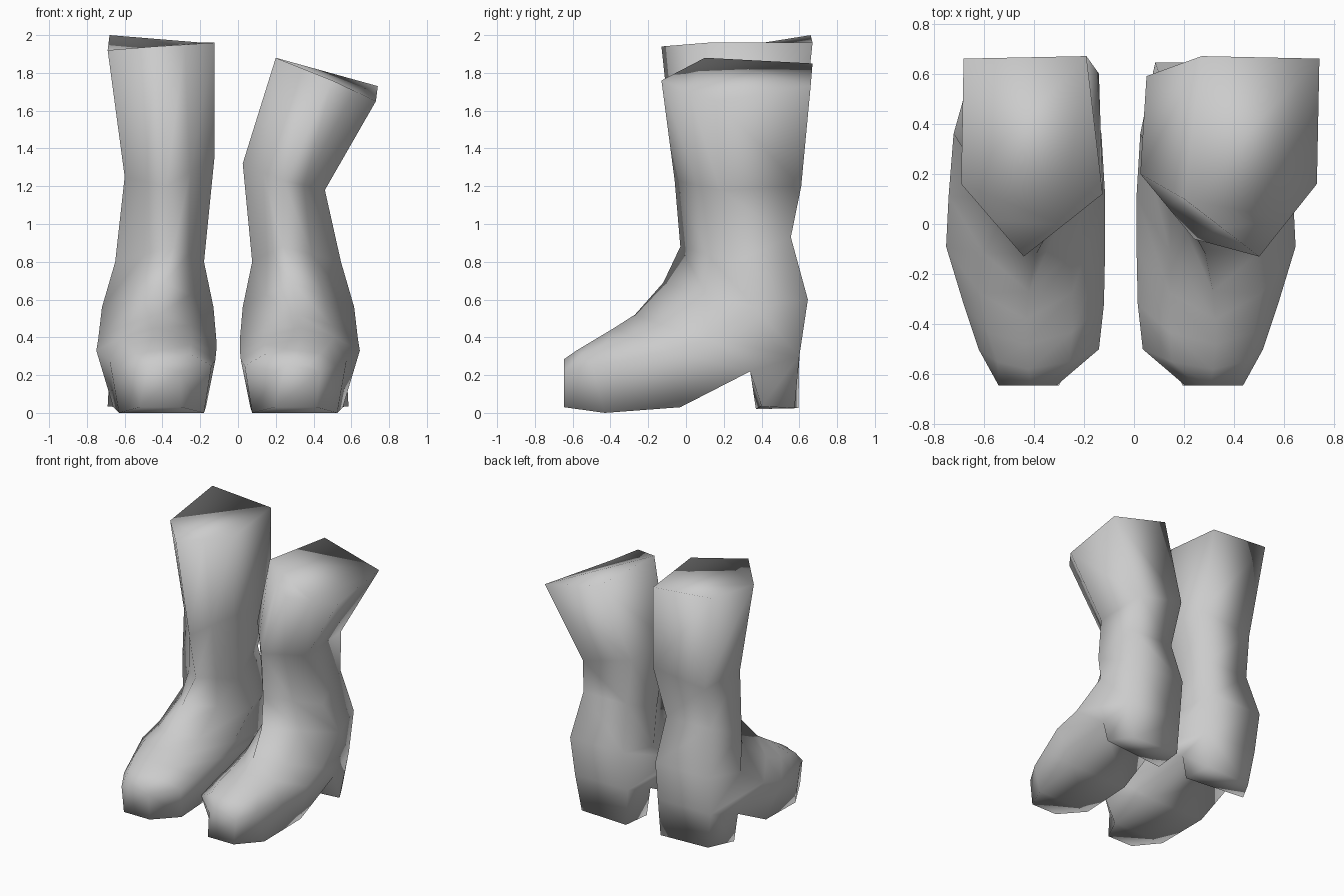
import bpy
import bmesh
from mathutils import Vector

cube = bpy.data.objects.get("Cube")
if cube:
    bpy.data.objects.remove(cube, do_unlink=True)

# One plain leather colour
leather = bpy.data.materials.new("grey_leather")
leather.use_nodes = True
grey = (0.6, 0.6, 0.6, 1)
leather.diffuse_color = grey
leather.node_tree.nodes["Principled BSDF"].inputs["Base Color"].default_value = grey

# Foot rings from ankle to toe: front ridge point,
# side (outer x, inner x, y, z), sole or back (outer x, inner x, y, z), roundness
FOOT = [
    ((-.34, -.03, .88), (-.65, -.18, .25, .80), (-.59, -.22, .555, .93), 0),
    ((-.39, -.12, .69), (-.72, -.13, .36, .56), (-.64, -.19, .645, .60), .05),
    ((-.42, -.27, .52), (-.74, -.115, .11, .39), (-.63, -.18, .60, .30), .12),
    ((-.43, -.38, .45), (-.75, -.115, -.09, .33), (-.68, -.17, .34, .22), .16),
    ((-.43, -.48, .39), (-.68, -.12, -.32, .28), (-.66, -.17, -.03, .03), .20),
    ((-.42, -.58, .33), (-.62, -.14, -.50, .25), (-.63, -.18, -.43, 0), .20),
    ((-.41, -.645, .285), (-.54, -.31, -.645, .22), (-.52, -.30, -.645, .03), .03),
]

# Heel corners on the ground, keyed by (is back, is outer)
HEEL = {
    (True, True): (-.59, .575, .025),
    (True, False): (-.20, .595, .025),
    (False, True): (-.69, .40, .035),
    (False, False): (-.18, .37, .02),
}

# Shaft rings, top then calf: front, outer side, outer back, inner back, inner side
RIGHT_SHAFT = [
    [(-.44, -.13, 1.94), (-.69, .16, 1.92), (-.68, .66, 2), (-.19, .67, 1.96), (-.125, .12, 1.96)],
    [(-.38, -.05, 1.2), (-.60, .20, 1.25), (-.58, .60, 1.25), (-.14, .60, 1.3), (-.125, .13, 1.35)],
]
LEFT_SHAFT = [
    [(.50, -.13, 1.76), (.73, .16, 1.65), (.74, .66, 1.73), (.27, .67, 1.85), (.20, .10, 1.88)],
    [(.24, -.06, 1.23), (.46, .18, 1.18), (.45, .61, 1.2), (.05, .59, 1.3), (.025, .20, 1.32)],
]


def placed(point, mirrored):
    """Swap a right foot point over to the left foot."""
    x, y, z = point
    return Vector((-.105 - x if mirrored else x, y, z))


def rounded(points, bulge):
    """Add a shoulder on each side of the front ridge."""
    front, outer, back_out, back_in, inner = [Vector(p) for p in points]
    centre = (front + outer + back_out + back_in + inner) / 5
    shoulders = []
    for side in (outer, inner):
        middle = (front + side) / 2
        shoulders.append(middle + (middle - centre) * bulge)
    return [front, shoulders[0], outer, back_out, back_in, inner, shoulders[1]]


def foot_ring(front, side, back, bulge, mirrored):
    points = [front, (side[0], *side[2:]), (back[0], *back[2:]),
              (back[1], *back[2:]), (side[1], *side[2:])]
    return rounded([placed(p, mirrored) for p in points], bulge)


def make_boot(name, shaft, mirrored):
    rings = [rounded(points, 0) for points in shaft]
    rings += [foot_ring(*ring, mirrored) for ring in FOOT]
    bm = bmesh.new()
    loops = [[bm.verts.new(p) for p in ring] for ring in rings]

    # Skin the shaft and foot, closing the top and the toe
    for row, (upper, lower) in enumerate(zip(loops, loops[1:])):
        for i in range(len(upper)):
            j = (i + 1) % len(upper)
            face = bm.faces.new((upper[i], upper[j], lower[j], lower[i]))
            if row == 4 and i == 3:
                heel_seat = face
    bm.faces.new(loops[0])
    bm.faces.new(loops[-1])

    # Pull the heel block down from the sole
    block = bmesh.ops.extrude_discrete_faces(bm, faces=[heel_seat])["faces"][0]
    middle = block.calc_center_median()
    for vert in block.verts:
        is_back = vert.co.y > middle.y
        is_outer = abs(vert.co.x) > abs(middle.x)
        vert.co = placed(HEEL[is_back, is_outer], mirrored)

    bmesh.ops.recalc_face_normals(bm, faces=bm.faces)
    mesh = bpy.data.meshes.new(name)
    bm.to_mesh(mesh)
    bm.free()
    mesh.materials.append(leather)
    for polygon in mesh.polygons:
        polygon.use_smooth = True
    boot = bpy.data.objects.new(name, mesh)
    bpy.context.collection.objects.link(boot)


make_boot("right_boot", RIGHT_SHAFT, False)
make_boot("left_boot", LEFT_SHAFT, True)
